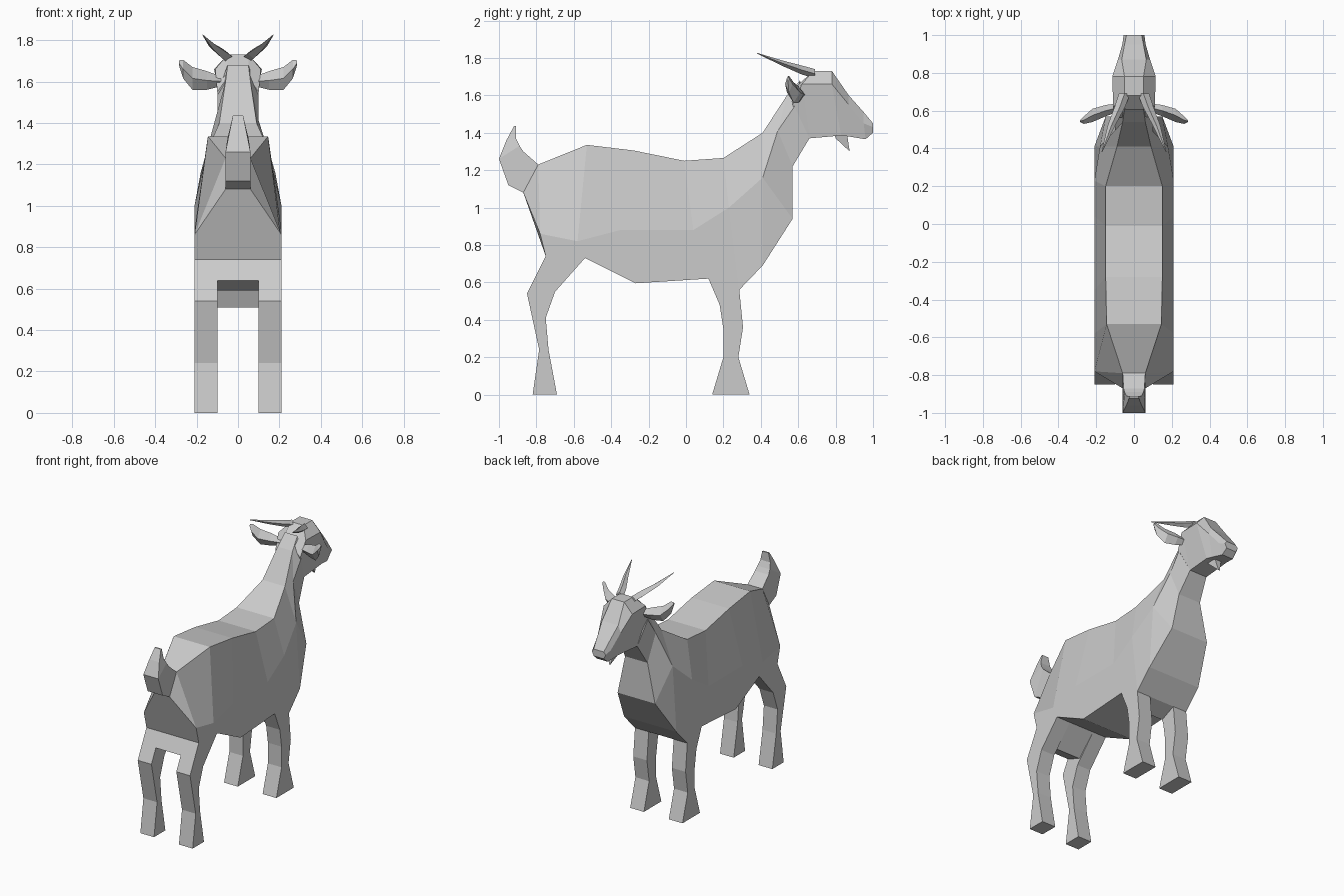
import bpy
import bmesh

cube = bpy.data.objects.get("Cube")
if cube:
    bpy.data.objects.remove(cube, do_unlink=True)

grey = bpy.data.materials.new("stone_grey")
grey.use_nodes = True
colour = (0.6, 0.6, 0.6, 1)
grey.diffuse_color = colour
grey.node_tree.nodes["Principled BSDF"].inputs["Base Color"].default_value = colour


def build(name, faces):
    """Make a flat-shaded object from faces given as lists of positions."""
    bm = bmesh.new()
    verts = {}
    for face in faces:
        corners = []
        for point in face:
            key = tuple(round(c, 4) for c in point)
            if key not in verts:
                verts[key] = bm.verts.new(key)
            if verts[key] not in corners:
                corners.append(verts[key])
        if len(corners) > 2 and not bm.faces.get(corners):
            bm.faces.new(corners)
    bmesh.ops.recalc_face_normals(bm, faces=bm.faces)
    mesh = bpy.data.meshes.new(name)
    bm.to_mesh(mesh)
    bm.free()
    mesh.materials.append(grey)
    obj = bpy.data.objects.new(name, mesh)
    bpy.context.collection.objects.link(obj)
    return obj


def skin(name, rings):
    """Join closed rings of equal length and cap both ends."""
    faces = [rings[0], rings[-1]]
    count = len(rings[0])
    for a, b in zip(rings, rings[1:]):
        for i in range(count):
            j = (i + 1) % count
            faces.append([a[i], a[j], b[j], b[i]])
    return build(name, faces)


def loft(name, columns):
    """Skin symmetric columns of (y, z, half width), listed top to bottom."""
    rings = []
    for column in columns:
        left = [(w, y, z) for y, z, w in column]
        right = [(-w, y, z) for y, z, w in reversed(column)]
        rings.append(left + right)
    return skin(name, rings)


def prism(name, outline, x_from, x_to):
    """Extrude a side outline of (y, z) points across x."""
    return skin(name, [[(x, y, z) for y, z in outline] for x in (x_from, x_to)])


def tube(name, sections, u, v, side):
    """Skin diamond sections (centre, u radius, v radius), mirrored by side."""
    rings = []
    for centre, ru, rv in sections:
        ring = []
        for du, dv in ((ru, 0), (0, rv), (-ru, 0), (0, -rv)):
            p = [centre[k] + du * u[k] + dv * v[k] for k in range(3)]
            ring.append((side * p[0], p[1], p[2]))
        rings.append(ring)
    return skin(name, rings)


# Body and neck: spine, flank and belly points of each column
W = 0.21
tail_low, rump = (-.87, 1.08, .06), (-.79, 1.23, .06)
hip, thigh = (-.78, .86, W), (-.75, .74, W)
withers, shoulder = (.41, 1.4, .09), (.41, 1.16, .18)
nape, cheek, throat = (.61, 1.68, .05), (.58, 1.54, .1), (.66, 1.37, .07)
loft("body", [
    (tail_low, hip, thigh),
    (rump, hip, thigh),
    ((-.53, 1.335, .145), (-.58, .82, W), (-.54, .73, W)),
    ((-.28, 1.305, .15), (-.35, .88, W), (-.27, .595, W)),
    ((-.01, 1.25, .15), (.04, .88, W), (.12, .62, W)),
    ((.2, 1.265, .15), (.23, 1, W), (.285, .56, W)),
    (withers, shoulder, (.41, .69, W)),
    (withers, shoulder, (.57, .94, .15)),
    ((.54, 1.6, .06), (.49, 1.41, .1), (.57, 1.22, .09)),
    (nape, cheek, throat),
])

# Tail
loft("tail", [
    (rump, tail_low),
    ((-.87, 1.3, .055), (-.95, 1.12, .06)),
    ((-.89, 1.33, .05), (-1, 1.26, .06)),
    ((-.91, 1.37, .04), (-.96, 1.36, .04)),
    ((-.91, 1.435, .025), (-.92, 1.435, .025)),
])

# Head
loft("head", [
    ((.56, 1.62, .05), (.57, 1.55, .1), (.62, 1.4, .07)),
    ((.68, 1.73, .05), (.62, 1.66, .11), throat),
    ((.78, 1.73, .05), (.78, 1.66, .115), (.83, 1.385, .07)),
    ((.87, 1.6, .065), (.87, 1.55, .085), (.87, 1.38, .06)),
    ((.95, 1.51, .05), (.95, 1.45, .062), (.96, 1.365, .045)),
    ((1, 1.45, .04), (1, 1.43, .055), (1, 1.4, .04)),
])

# Beard
loft("beard", [
    ((.79, 1.4, .03), (.8, 1.37, .03)),
    ((.86, 1.4, .03), (.875, 1.3, .005)),
])

# Legs, horns and ears on both sides
hind_leg = [(-.75, .74), (-.85, .54), (-.785, .24), (-.82, 0), (-.69, 0),
            (-.735, .24), (-.75, .41), (-.7, .55), (-.54, .73)]
front_leg = [(.12, .62), (.18, .48), (.2, .35), (.2, .2), (.14, 0),
             (.34, 0), (.28, .2), (.305, .36), (.285, .56)]
horn = [((.05, .69, 1.715), .03, .025), ((.075, .62, 1.735), .028, .024),
        ((.12, .52, 1.77), .02, .015), ((.17, .38, 1.825), .002, .002)]
ear = [((.07, .62, 1.6), .02, .02), ((.15, .6, 1.605), .03, .045),
       ((.22, .575, 1.615), .035, .055), ((.265, .55, 1.66), .02, .045),
       ((.285, .545, 1.69), .006, .012)]
X, Y, Z = (1, 0, 0), (0, 1, 0), (0, 0, 1)
for label, side in (("left", 1), ("right", -1)):
    prism("hind_leg_" + label, hind_leg, side * .1, side * W)
    prism("front_leg_" + label, front_leg, side * .1, side * W)
    tube("horn_" + label, horn, X, Z, side)
    tube("ear_" + label, ear, Y, Z, side)

# Bridges between the leg tops
prism("hind_bridge", [(-.75, .74), (-.8, .64), (-.68, .59), (-.54, .73)], -.1, .1)
prism("front_bridge", [(.12, .62), (.17, .51), (.285, .56)], -.1, .1)
